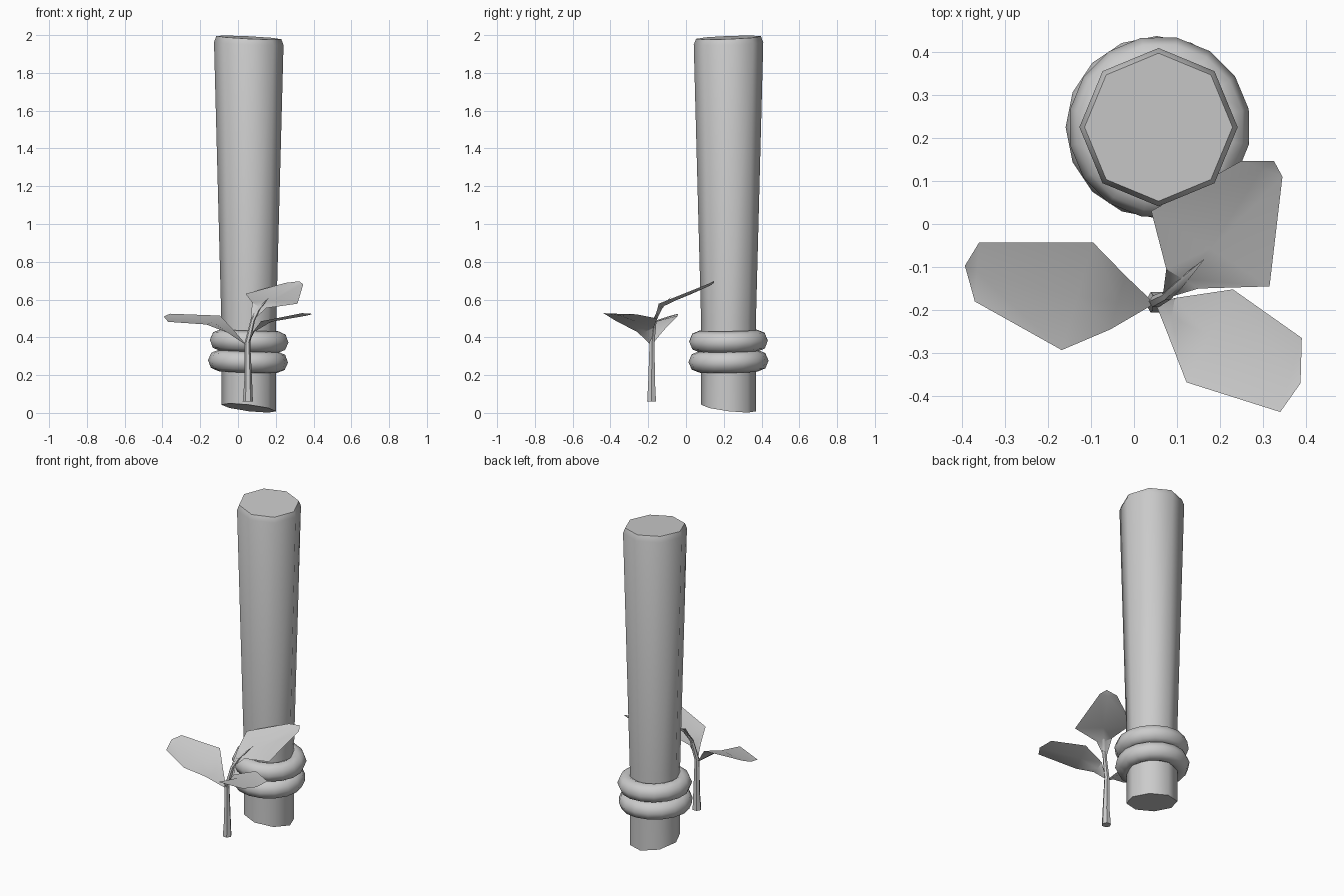
import bpy, bmesh, math
from mathutils import Vector

if "Cube" in bpy.data.objects:
    bpy.data.objects.remove(bpy.data.objects["Cube"])


def finish(name, verts, faces, angle=50, recalc=True):
    me = bpy.data.meshes.new(name)
    me.from_pydata(verts, [], faces)
    ob = bpy.data.objects.new(name, me)
    bpy.context.collection.objects.link(ob)
    if recalc:
        bm = bmesh.new()
        bm.from_mesh(me)
        bmesh.ops.recalc_face_normals(bm, faces=bm.faces)
        bm.to_mesh(me)
        bm.free()
    smooth(ob, angle)
    return ob


def smooth(ob, angle=50):
    bpy.ops.object.select_all(action='DESELECT')
    ob.select_set(True)
    bpy.context.view_layer.objects.active = ob
    bpy.ops.object.shade_smooth_by_angle(angle=math.radians(angle))


def tube(name, rings, sides):
    """rings: (x, y, z, radius, slope in x, slope in y)"""
    verts = []
    for x, y, z, r, sx, sy in rings:
        for i in range(sides):
            a = 2 * math.pi * i / sides
            dx, dy = r * math.cos(a), r * math.sin(a)
            verts.append((x + dx, y + dy, z + sx * dx + sy * dy))
    faces = [[k * sides + i, k * sides + (i + 1) % sides,
              (k + 1) * sides + (i + 1) % sides, (k + 1) * sides + i]
             for k in range(len(rings) - 1) for i in range(sides)]
    n = len(verts)
    faces += [list(range(sides))[::-1], list(range(n - sides, n))]
    return finish(name, verts, faces)


def leaf(name, base, left, right, tip, sag=0.01):
    """Two edges joined across a slightly sunken middle rib"""
    verts = [Vector(base)]
    for l, r in zip(left, right):
        l, r = Vector(l), Vector(r)
        verts += [l, (l + r) / 2 - Vector((0, 0, sag)), r]
    verts.append(Vector(tip))
    n, last = len(left), len(verts) - 1
    faces = [(0, 2, 1), (0, 3, 2)]
    for k in range(n - 1):
        a, b = 1 + 3 * k, 4 + 3 * k
        faces += [(a, a + 1, b + 1, b), (a + 1, a + 2, b + 2, b + 1)]
    e = last - 3
    faces += [(e, e + 1, last), (e + 1, e + 2, last)]
    return finish(name, verts, faces, 35, recalc=False)


# Eight-sided post with slanted ends and a chamfered top
PX, PY = 0.057, 0.225
tube("post", [
    (PX, PY, 0.026, 0.145, -0.12, -0.12),
    (PX, PY, 0.48, 0.145, 0, 0),
    (PX, PY, 1.955, 0.184, -0.04, 0.03),
    (PX, PY, 1.987, 0.172, -0.05, 0.04)], 8)

# Two rope coils around the post
for i, (dx, z) in enumerate([(-0.004, 0.273), (0.002, 0.38)]):
    bpy.ops.mesh.primitive_torus_add(
        major_segments=16, minor_segments=8, major_radius=0.155,
        minor_radius=0.057, location=(PX + dx, PY, z),
        rotation=(0.02, 0.03, 0.2 * i))
    coil = bpy.context.object
    coil.name = f"rope_coil_{i + 1}"
    smooth(coil, 60)

# Plant stem, running up into a thin shoot
tube("stem", [
    (0.052, -0.182, 0.06, 0.027, 0, 0),
    (0.054, -0.182, 0.16, 0.021, 0, 0),
    (0.050, -0.180, 0.37, 0.015, 0, 0),
    (0.078, -0.166, 0.49, 0.012, 0, 0),
    (0.105, -0.140, 0.545, 0.011, 0, 0),
    (0.162, -0.083, 0.61, 0.001, 0, 0)], 6)

# Leaves
leaf("leaf_left", (0.048, -0.185, 0.355),
     [(-0.055, -0.245, 0.425), (-0.168, -0.293, 0.468), (-0.37, -0.18, 0.482)],
     [(-0.02, -0.12, 0.435), (-0.095, -0.043, 0.515), (-0.36, -0.043, 0.525)],
     (-0.393, -0.097, 0.51))
leaf("leaf_right", (0.05, -0.185, 0.36),
     [(0.095, -0.172, 0.45), (0.23, -0.152, 0.50), (0.39, -0.265, 0.522)],
     [(0.08, -0.26, 0.43), (0.122, -0.368, 0.485), (0.34, -0.437, 0.528)],
     (0.387, -0.37, 0.525))
leaf("leaf_upper", (0.052, -0.18, 0.37),
     [(0.068, -0.158, 0.50), (0.075, -0.105, 0.585),
      (0.04, 0.03, 0.63), (0.25, 0.147, 0.688)],
     [(0.09, -0.168, 0.50), (0.15, -0.15, 0.555),
      (0.315, -0.145, 0.578), (0.345, 0.11, 0.68)],
     (0.325, 0.147, 0.697))
